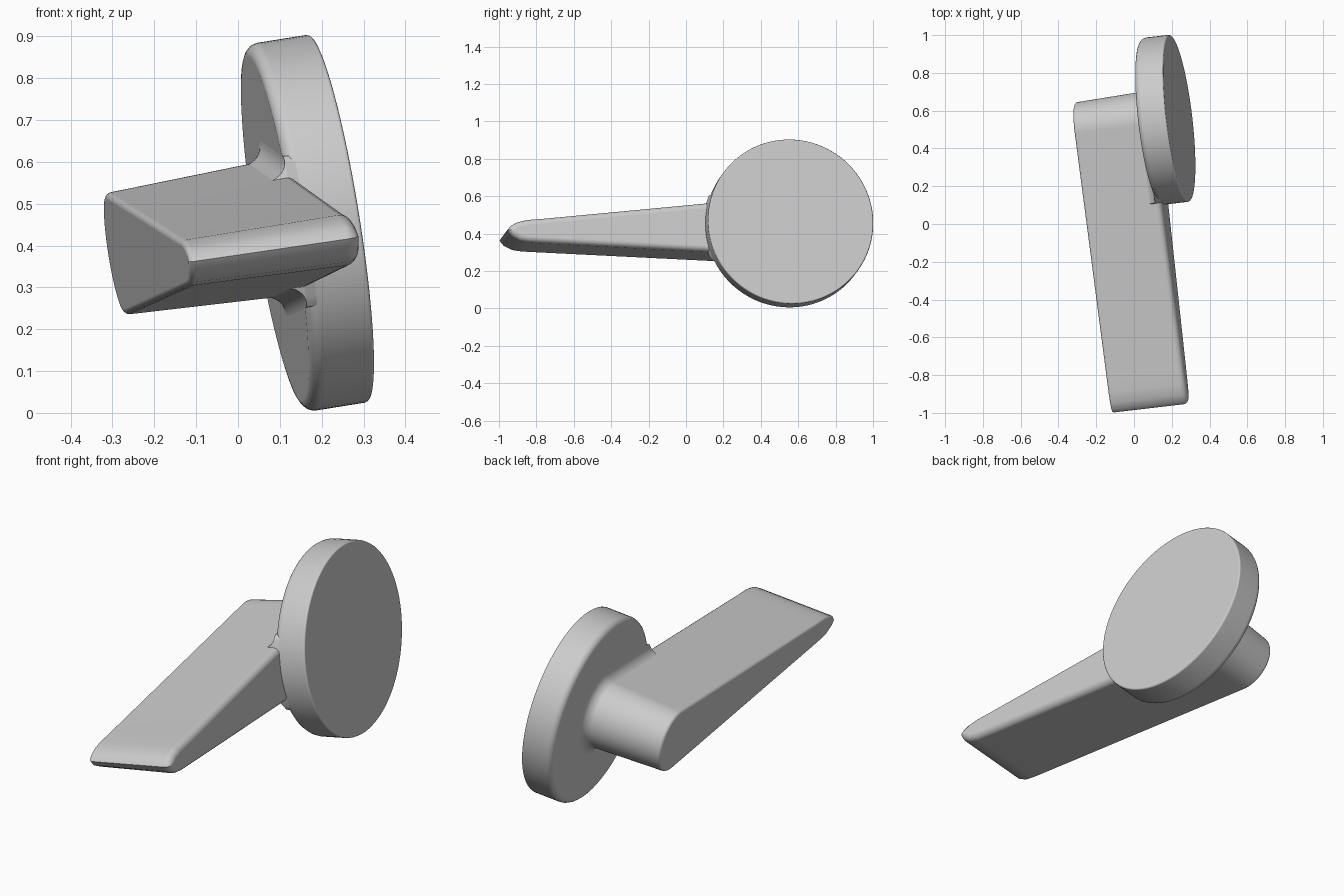
import bpy, bmesh, math
from mathutils import Vector, Matrix

if "Cube" in bpy.data.objects:
    bpy.data.objects.remove(bpy.data.objects["Cube"], do_unlink=True)

grey = bpy.data.materials.new("plain grey")
grey.use_nodes = True
COLOUR = (0.6, 0.6, 0.6, 1)
grey.diffuse_color = COLOUR
grey.node_tree.nodes["Principled BSDF"].inputs["Base Color"].default_value = COLOUR

# Tilted frame: local x is the disc axis, origin at the centre of its outer face
axis = Vector((0.981, 0.115, 0.157)).normalized()
across = (Vector((0, 1, 0)) - axis * axis.y).normalized()
upward = axis.cross(across)
FRAME = Matrix.Translation((0.24, 0.56, 0.465)) @ Matrix((axis, across, upward)).transposed().to_4x4()

DISC_R, DISC_T = 0.445, 0.155
LEVER_OUT, LEVER_IN = -0.545, -0.13


def loft(name, rows):
    """Skin a list of (height, outline) rows and cap both ends."""
    bm = bmesh.new()
    rings = [[bm.verts.new((s, u, v)) for u, v in outline] for s, outline in rows]
    n = len(rings[0])
    for a, b in zip(rings, rings[1:]):
        for i in range(n):
            j = (i + 1) % n
            bm.faces.new((a[i], a[j], b[j], b[i]))
    bm.faces.new(rings[0][::-1])
    bm.faces.new(rings[-1])
    bmesh.ops.recalc_face_normals(bm, faces=bm.faces)
    mesh = bpy.data.meshes.new(name)
    bm.to_mesh(mesh)
    bm.free()
    mesh.materials.append(grey)
    obj = bpy.data.objects.new(name, mesh)
    bpy.context.collection.objects.link(obj)
    obj.matrix_world = FRAME
    bpy.ops.object.select_all(action="DESELECT")
    obj.select_set(True)
    bpy.context.view_layer.objects.active = obj
    bpy.ops.object.shade_smooth_by_angle(angle=math.radians(35))
    weighted = obj.modifiers.new("even_shading", "WEIGHTED_NORMAL")
    weighted.keep_sharp = True
    return obj


def rounding(r, steps=5):
    """Quarter round as (distance from the end, inset) pairs, end first."""
    angles = [math.pi / 2 * i / steps for i in range(steps + 1)]
    return [(r * (1 - math.cos(a)), r * (1 - math.sin(a))) for a in angles]


def circle(r, n=96):
    return [(r * math.cos(math.tau * i / n), r * math.sin(math.tau * i / n)) for i in range(n)]


# Lever outline: round hub, straight tapering sides, blunt tip
TIP = [(-1.307, 0.015), (-1.40, 0.007), (-1.455, -0.006), (-1.49, -0.024), (-1.506, -0.047),
       (-1.484, -0.074), (-1.44, -0.096), (-1.39, -0.103), (-1.307, -0.106)]


def side(a, b, n=40):
    a, b = Vector(a), Vector(b)
    return [tuple(a.lerp(b, i / n)) for i in range(1, n)]


def hub_arc(start, end, r=0.147, n=32):
    angles = [math.radians(start + (end - start) * i / n) for i in range(n + 1)]
    return [(r * math.cos(a), r * math.sin(a)) for a in angles]


hub = hub_arc(-92, 95)
BASE = hub + side(hub[-1], TIP[0]) + TIP + side(TIP[-1], hub[0])


def lever_outline(s, grow=0.0):
    """Lever section at height s, drafted wider toward the disc and offset by grow."""
    fat = 1 + 0.12 * (s - LEVER_OUT) / (LEVER_IN - LEVER_OUT)
    pts = [Vector((u * fat if u > 0 else u, v * fat)) for u, v in BASE]
    out = []
    for i, p in enumerate(pts):
        d = (pts[(i + 1) % len(pts)] - pts[i - 1]).normalized()
        out.append((p.x + d.y * grow, p.y - d.x * grow))
    return out


# Disc with a crisp outer edge and a softer inner edge
rows = [(-DISC_T + h, circle(DISC_R - inset)) for h, inset in rounding(0.03)]
rows += [(-h, circle(DISC_R - inset)) for h, inset in reversed(rounding(0.008, 3))]
loft("round_disc", rows)

# Lever arm
rows = [(LEVER_OUT + h, lever_outline(LEVER_OUT + h, -inset)) for h, inset in rounding(0.014)]
rows += [(LEVER_IN - h, lever_outline(LEVER_IN - h, -inset)) for h, inset in reversed(rounding(0.032))]
loft("lever_arm", rows)


# Flared blend where the lever meets the disc, held inside the rim
def held(outline, limit=DISC_R + 0.006):
    return [tuple(Vector(p) * min(1, limit / Vector(p).length)) for p in outline]


FLARE = 0.05
rows = []
for i in range(9):
    a = math.pi / 2 * i / 8
    s = -DISC_T - FLARE + FLARE * math.sin(a)
    rows.append((s, held(lever_outline(s, -0.002 + FLARE * (1 - math.cos(a))))))
rows.append((-DISC_T + 0.03, held(rows[-1][1], DISC_R - 0.002)))
loft("lever_root_blend", rows)
